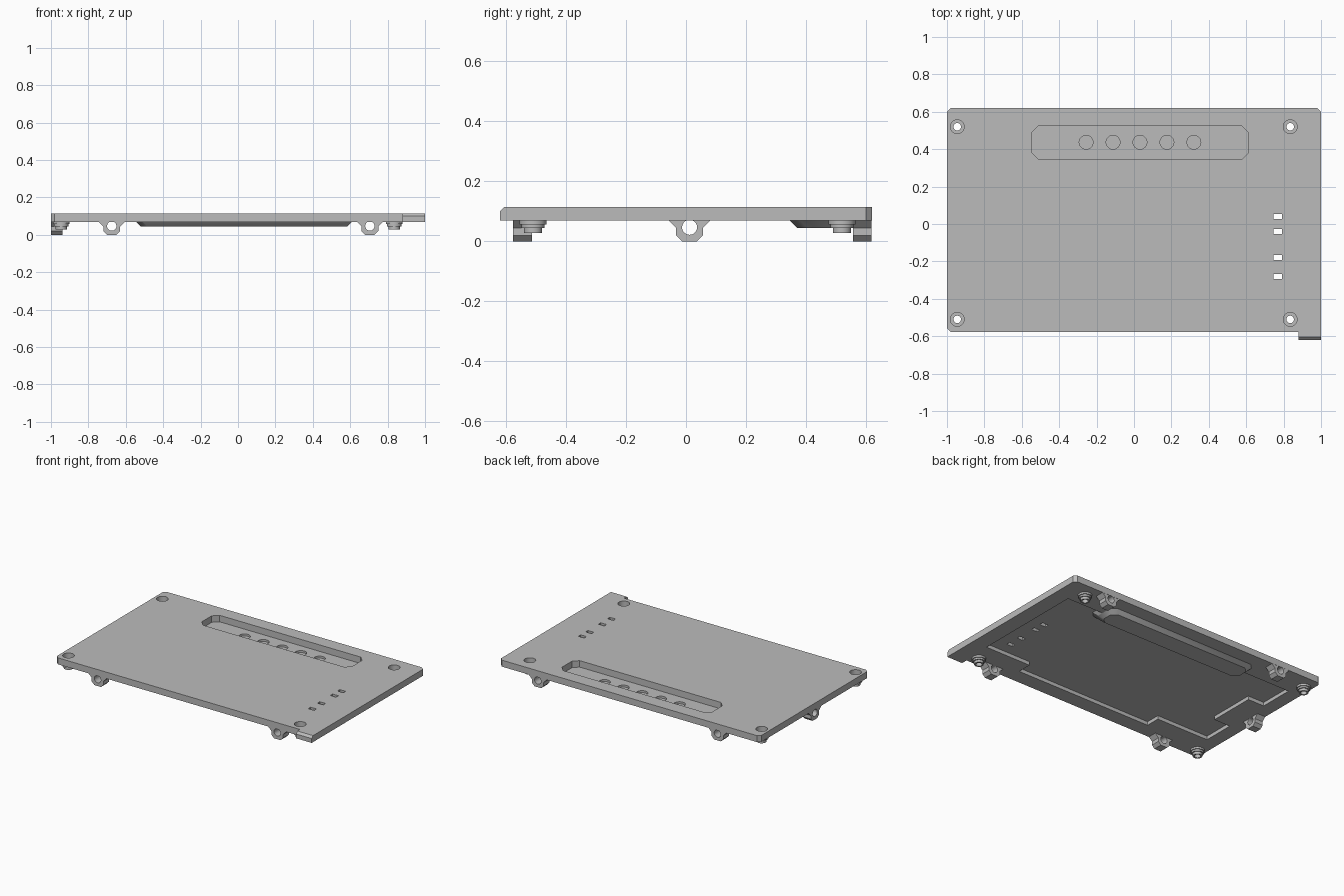
import bpy, bmesh, math
from mathutils import Matrix

if "Cube" in bpy.data.objects:
    bpy.data.objects.remove(bpy.data.objects["Cube"])

grey = bpy.data.materials.new("plain grey")
grey.use_nodes = True
COLOUR = (0.5, 0.5, 0.5, 1)
grey.diffuse_color = COLOUR
grey.node_tree.nodes["Principled BSDF"].inputs["Base Color"].default_value = COLOUR

TOP, UNDER, FLOOR = 0.115, 0.07, 0.095


def loft(name, rings, matrix=None):
    """Closed solid through rings of (height, outline) with equal point counts."""
    bm = bmesh.new()
    loops = [[bm.verts.new((x, y, z)) for x, y in pts] for z, pts in rings]
    bm.faces.new(loops[0])
    bm.faces.new(loops[-1])
    for a, b in zip(loops, loops[1:]):
        for i in range(len(a)):
            j = (i + 1) % len(a)
            bm.faces.new((a[i], a[j], b[j], b[i]))
    if matrix:
        bm.transform(matrix)
    bmesh.ops.recalc_face_normals(bm, faces=bm.faces)
    mesh = bpy.data.meshes.new(name)
    bm.to_mesh(mesh)
    bm.free()
    mesh.materials.append(grey)
    obj = bpy.data.objects.new(name, mesh)
    bpy.context.collection.objects.link(obj)
    return obj


def circle(x, y, r, n=32):
    return [(x + r * math.cos(2 * math.pi * i / n), y + r * math.sin(2 * math.pi * i / n))
            for i in range(n)]


def box(x0, x1, y0, y1, c=0):
    """Rectangle outline, with cut corners if c is given."""
    if not c:
        return [(x0, y0), (x1, y0), (x1, y1), (x0, y1)]
    return [(x0 + c, y0), (x1 - c, y0), (x1, y0 + c), (x1, y1 - c),
            (x1 - c, y1), (x0 + c, y1), (x0, y1 - c), (x0, y0 + c)]


def cutter(outline, z0, z1, matrix=None):
    obj = loft("cutter", [(z0, outline), (z1, outline)], matrix)
    obj.hide_render = True
    return obj


def cut(target, cutters):
    """Subtract the cutters from the target and bake the result."""
    for c in cutters:
        mod = target.modifiers.new("cut", "BOOLEAN")
        mod.operation, mod.solver, mod.object = "DIFFERENCE", "EXACT", c
    deps = bpy.context.evaluated_depsgraph_get()
    mesh = bpy.data.meshes.new_from_object(target.evaluated_get(deps))
    target.modifiers.clear()
    target.data = mesh
    parts.append(target)


parts = []

# Cutters for the display recess, its blind holes and the slots
RX0, RX1, RY0, RY1 = -0.545, 0.61, 0.345, 0.525
recess = cutter(box(RX0, RX1, RY0, RY1, 0.035), 0.07, 0.2)
dimples = [cutter(circle(0.032 + 0.144 * i, 0.437, 0.037), 0.056, 0.2) for i in range(-2, 3)]
slots = [cutter(box(0.745, 0.79, y - 0.013, y + 0.013), 0, 0.2)
         for y in (0.04, -0.04, -0.18, -0.28)]

# Screw bosses with stepped sides and counterbored holes
screw_cuts = []
for label_y, y in (("front", -0.51), ("back", 0.52)):
    for label_x, x in (("right", -0.945), ("left", 0.835)):
        steps = [(0.028, 0.03), (0.045, 0.03), (0.045, 0.038), (0.057, 0.038),
                 (0.057, 0.045), (0.08, 0.045)]
        boss = loft(f"{label_y}_{label_x}_boss", [(z, circle(x, y, r)) for z, r in steps])
        holes = [cutter(circle(x, y, 0.037), 0.062, 0.2), cutter(circle(x, y, 0.02), -0.1, 0.2)]
        cut(boss, holes)
        screw_cuts += holes

# Cover plate with cut corners
plate_outline = [(-0.98, -0.577), (1, -0.577), (1, 0.6), (0.98, 0.62),
                 (-0.98, 0.62), (-1, 0.6), (-1, -0.557)]
plate = loft("cover_plate", [(UNDER, plate_outline), (TOP, plate_outline)])

# Pocket under the plate, stepping around the bosses and lugs
pocket_outline = [(0.89, -0.37), (0.89, 0.42), (-0.905, 0.42), (-0.905, 0.18), (-0.78, 0.18),
                  (-0.78, -0.15), (-0.905, -0.15), (-0.905, -0.37), (-0.505, -0.37),
                  (-0.505, -0.47), (0.54, -0.47), (0.54, -0.37)]
pocket = cutter(pocket_outline, 0, FLOOR)
cut(plate, [pocket, recess] + slots + screw_cuts)

# Sloped pan carrying the recess below the plate
def pan_ring(z):
    g = z - UNDER
    return z, box(RX0 - g, RX1 + g, RY0 - g, RY1 + g, 0.035)

pan = loft("recess_pan", [pan_ring(0.045), pan_ring(FLOOR + 0.002)])
cut(pan, [recess] + dimples)

# Corner tab with a bevelled top edge
tab = loft("corner_tab", [(UNDER, box(0.88, 1, -0.62, -0.57)),
                          (0.1, box(0.88, 1, -0.62, -0.57)),
                          (TOP, box(0.88, 1, -0.605, -0.57))])
parts.append(tab)

# Pierced mounting lugs: profile is across by height, extruded along the axis
half = [(0.025, 0), (0.045, 0.02), (0.045, 0.045), (0.07, 0.07), (0.07, 0.08)]
lug_profile = half + [(-a, z) for a, z in reversed(half)]
STAND = Matrix.Rotation(math.pi / 2, 4, "X")


def lug(name, x, y, turn=0):
    place = Matrix.Translation((x, y, 0)) @ Matrix.Rotation(turn, 4, "Z") @ STAND
    body = loft(name, [(-0.031, lug_profile), (0.031, lug_profile)], place)
    cut(body, [cutter(circle(0, 0.047, 0.025), -0.1, 0.1, place)])


for side, x in (("right", -0.675), ("left", 0.705)):
    lug(f"front_{side}_lug", x, -0.545)
    lug(f"back_{side}_lug", x, 0.588)
lug("right_side_lug", -0.968, 0.012, math.pi / 2)

# Remove the cutters and finish the shading
for obj in [o for o in bpy.data.objects if o.name.startswith("cutter")]:
    bpy.data.objects.remove(obj)
bpy.ops.object.select_all(action="DESELECT")
for obj in parts:
    obj.select_set(True)
bpy.context.view_layer.objects.active = plate
bpy.ops.object.shade_smooth_by_angle(angle=math.radians(30))
